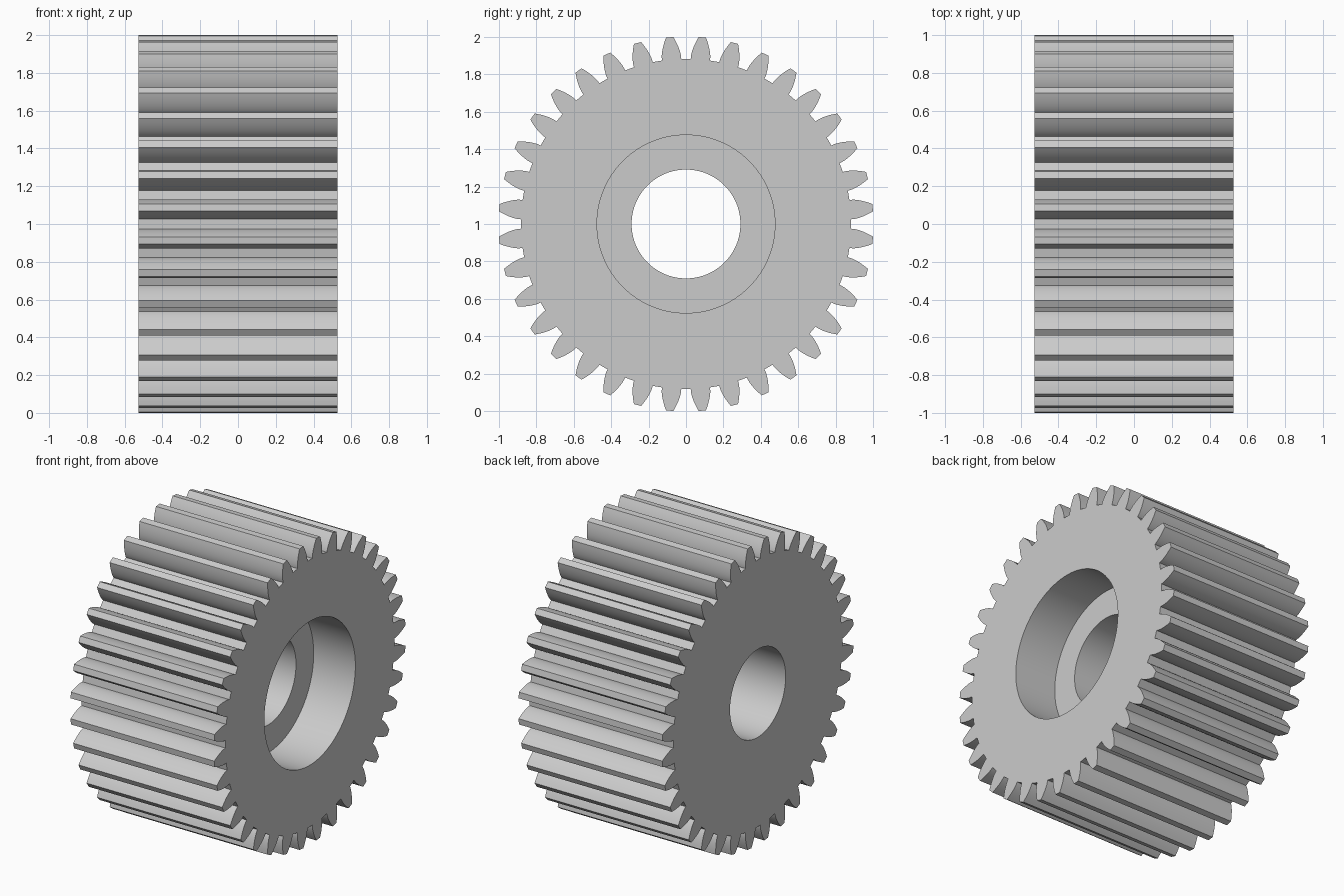
import bpy
import bmesh
from math import sin, cos, tan, acos, pi, radians

if "Cube" in bpy.data.objects:
    bpy.data.objects.remove(bpy.data.objects["Cube"], do_unlink=True)

TEETH = 36
TIP_R = 1.002
MODULE = 2 * TIP_R / (TEETH + 2)
PITCH_R = MODULE * TEETH / 2
ROOT_R = PITCH_R - 1.25 * MODULE
BASE_R = PITCH_R * cos(radians(20))
HALF_WIDTH = 0.526
FLOOR_X = HALF_WIDTH - 0.305
RECESS_R, BORE_R = 0.476, 0.291
FLANK_STEPS = 6


def involute(a):
    return tan(a) - a


def half_angle(r):
    """Half the angle a tooth covers at radius r."""
    a = acos(min(1, BASE_R / r))
    return pi / (2 * TEETH) + involute(radians(20)) - involute(a)


def gear_outline():
    """Tooth outline as (radius, angle) pairs, all the way round."""
    radii = [BASE_R + (TIP_R - BASE_R) * i / FLANK_STEPS for i in range(FLANK_STEPS + 1)]
    flank = [(ROOT_R, half_angle(BASE_R))] + [(r, half_angle(r)) for r in radii]
    tooth = [(r, -h) for r, h in flank] + [(r, h) for r, h in reversed(flank)]
    return [(r, (k + 0.5) * 2 * pi / TEETH + a) for k in range(TEETH) for r, a in tooth]


def circle(radius, sides=96):
    return [(radius, 2 * pi * i / sides) for i in range(sides)]


bm = bmesh.new()


def ring(points, x):
    return [bm.verts.new((x, r * cos(a), r * sin(a))) for r, a in points]


def wall(a, b):
    for i in range(len(a)):
        j = (i + 1) % len(a)
        bm.faces.new((a[i], a[j], b[j], b[i]))


def cap(outer, inner):
    edges = [bm.edges.get((loop[i - 1], loop[i])) for loop in (outer, inner) for i in range(len(loop))]
    bmesh.ops.triangle_fill(bm, edges=edges, use_beauty=True)


# Toothed rim, recess and bore walls
rim_left, rim_right = ring(gear_outline(), HALF_WIDTH), ring(gear_outline(), -HALF_WIDTH)
recess_mouth, recess_floor = ring(circle(RECESS_R), HALF_WIDTH), ring(circle(RECESS_R), FLOOR_X)
bore_floor, bore_end = ring(circle(BORE_R), FLOOR_X), ring(circle(BORE_R), -HALF_WIDTH)
wall(rim_left, rim_right)
wall(recess_mouth, recess_floor)
wall(bore_floor, bore_end)

# Flat sides and the step inside the recess
cap(rim_left, recess_mouth)
cap(recess_floor, bore_floor)
cap(rim_right, bore_end)
bmesh.ops.recalc_face_normals(bm, faces=bm.faces[:])
bmesh.ops.translate(bm, verts=bm.verts[:], vec=(0, 0, 1))

mesh = bpy.data.meshes.new("spur_gear")
bm.to_mesh(mesh)
bm.free()
gear = bpy.data.objects.new("spur_gear", mesh)
bpy.context.collection.objects.link(gear)

# Plain grey metal
grey = bpy.data.materials.new("light_grey")
grey.use_nodes = True
colour = (0.6, 0.6, 0.6, 1)
grey.diffuse_color = colour
grey.node_tree.nodes["Principled BSDF"].inputs["Base Color"].default_value = colour
mesh.materials.append(grey)

bpy.ops.object.select_all(action="DESELECT")
gear.select_set(True)
bpy.context.view_layer.objects.active = gear
bpy.ops.object.shade_smooth_by_angle(angle=radians(25))
